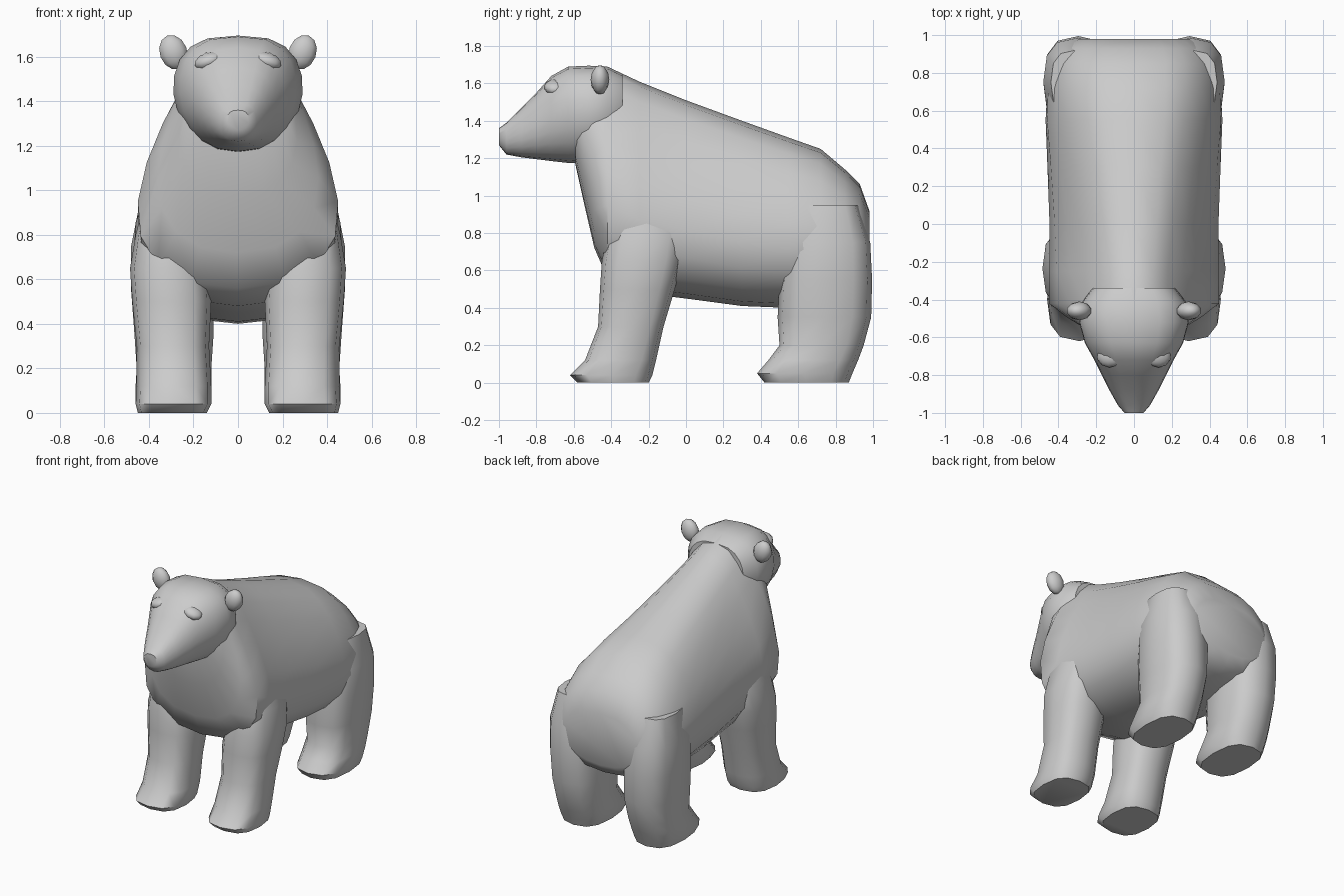
import bpy
import bmesh
from math import sin, cos, pi, radians

cube = bpy.data.objects.get("Cube")
if cube:
    bpy.data.objects.remove(cube, do_unlink=True)

# One plain grey for the whole animal
grey = bpy.data.materials.new("plain grey")
grey.use_nodes = True
colour = (0.6, 0.6, 0.6, 1)
grey.diffuse_color = colour
grey.node_tree.nodes["Principled BSDF"].inputs["Base Color"].default_value = colour


def finish(obj, angle=50):
    obj.data.materials.append(grey)
    bpy.ops.object.select_all(action='DESELECT')
    obj.select_set(True)
    bpy.context.view_layer.objects.active = obj
    bpy.ops.object.shade_smooth_by_angle(angle=radians(angle))


def power(v, p):
    return abs(v) ** p * (1 if v >= 0 else -1)


def loft(name, rings, mirror=False):
    """Skin a list of closed rings and cap both ends."""
    bm = bmesh.new()
    loops = [[bm.verts.new(p) for p in ring] for ring in rings]
    n = len(loops[0])
    for a, b in zip(loops, loops[1:]):
        for i in range(n):
            j = (i + 1) % n
            bm.faces.new((a[i], a[j], b[j], b[i]))
    bm.faces.new(loops[0])
    bm.faces.new(loops[-1])
    bmesh.ops.recalc_face_normals(bm, faces=bm.faces)
    mesh = bpy.data.meshes.new(name)
    bm.to_mesh(mesh)
    bm.free()
    obj = bpy.data.objects.new(name, mesh)
    bpy.context.collection.objects.link(obj)
    finish(obj)
    if mirror:
        obj.modifiers.new("Mirror", 'MIRROR')
    return obj


def upright_ring(y, low, high, width, taper, sides=20):
    """Egg-shaped section, wider below when taper is positive."""
    ring = []
    for i in range(sides):
        a = 2 * pi * i / sides
        u, c = sin(a), cos(a)
        x = width * power(c, 0.7 if u >= 0 else 0.85) * (1 - taper * u)
        ring.append((x, y, (low + high) / 2 + u * (high - low) / 2))
    return ring


def flat_ring(z, y0, y1, x0, x1, sides=12):
    """Rounded rectangular section of a leg."""
    ring = []
    for i in range(sides):
        a = 2 * pi * i / sides
        ring.append(((x0 + x1) / 2 + power(cos(a), 0.75) * (x1 - x0) / 2,
                     (y0 + y1) / 2 + power(sin(a), 0.75) * (y1 - y0) / 2, z))
    return ring


# Body from neck to rump: y, underside, back, half width, taper
body = [
    (-0.59, 1.16, 1.62, 0.22, 0.1),
    (-0.55, 0.98, 1.67, 0.26, 0.2),
    (-0.49, 0.72, 1.69, 0.34, 0.35),
    (-0.42, 0.56, 1.69, 0.41, 0.47),
    (-0.25, 0.48, 1.61, 0.41, 0.45),
    (0.0, 0.45, 1.51, 0.42, 0.36),
    (0.3, 0.41, 1.40, 0.44, 0.28),
    (0.55, 0.40, 1.31, 0.46, 0.2),
    (0.72, 0.42, 1.25, 0.455, 0.17),
    (0.85, 0.45, 1.14, 0.43, 0.12),
    (0.93, 0.48, 1.06, 0.38, 0.1),
    (0.98, 0.55, 0.92, 0.30, 0.0),
]
loft("body", [upright_ring(*r) for r in body])

# Head from nose to nape
head = [
    (-1.0, 1.27, 1.36, 0.05, 0.0),
    (-0.96, 1.22, 1.39, 0.085, 0.0),
    (-0.88, 1.205, 1.47, 0.13, 0.0),
    (-0.8, 1.195, 1.55, 0.17, 0.0),
    (-0.72, 1.185, 1.64, 0.21, -0.04),
    (-0.63, 1.175, 1.69, 0.26, -0.08),
    (-0.52, 1.17, 1.695, 0.29, -0.08),
    (-0.42, 1.2, 1.69, 0.28, -0.05),
    (-0.34, 1.28, 1.65, 0.22, 0.0),
]
loft("head", [upright_ring(*r) for r in head])

# Legs from paw to shoulder or hip: z, front, back, inner side, outer side
front_leg = [
    (0.0, -0.58, -0.2, 0.14, 0.45),
    (0.04, -0.62, -0.18, 0.12, 0.46),
    (0.12, -0.54, -0.16, 0.12, 0.455),
    (0.3, -0.47, -0.12, 0.13, 0.455),
    (0.5, -0.46, -0.06, 0.12, 0.475),
    (0.65, -0.45, -0.02, 0.13, 0.485),
    (0.8, -0.42, 0.0, 0.18, 0.46),
    (0.95, -0.36, -0.06, 0.22, 0.42),
]
hind_leg = [
    (0.0, 0.42, 0.87, 0.14, 0.44),
    (0.05, 0.38, 0.89, 0.12, 0.46),
    (0.12, 0.44, 0.92, 0.12, 0.46),
    (0.2, 0.5, 0.95, 0.12, 0.455),
    (0.35, 0.49, 0.99, 0.11, 0.465),
    (0.55, 0.5, 0.995, 0.11, 0.48),
    (0.75, 0.52, 0.985, 0.12, 0.48),
    (0.95, 0.58, 0.92, 0.18, 0.44),
]
loft("front_legs", [flat_ring(*r) for r in front_leg], mirror=True)
loft("hind_legs", [flat_ring(*r) for r in hind_leg], mirror=True)


def blob(name, place, size, tilt):
    bpy.ops.mesh.primitive_uv_sphere_add(segments=10, ring_count=6, location=place,
                                         rotation=(0, tilt, 0))
    obj = bpy.context.object
    obj.name = name
    obj.scale = size
    finish(obj)


# Ears and brows, one pair each
for side, word in ((1, "left"), (-1, "right")):
    blob(word + "_ear", (0.29 * side, -0.46, 1.62), (0.065, 0.05, 0.08), 0.35 * side)
    blob(word + "_brow", (0.13 * side, -0.7, 1.58), (0.07, 0.06, 0.04), 0.3 * side)

# Blunt nose pad
blob("nose", (0, -0.955, 1.325), (0.07, 0.045, 0.05), 0)
